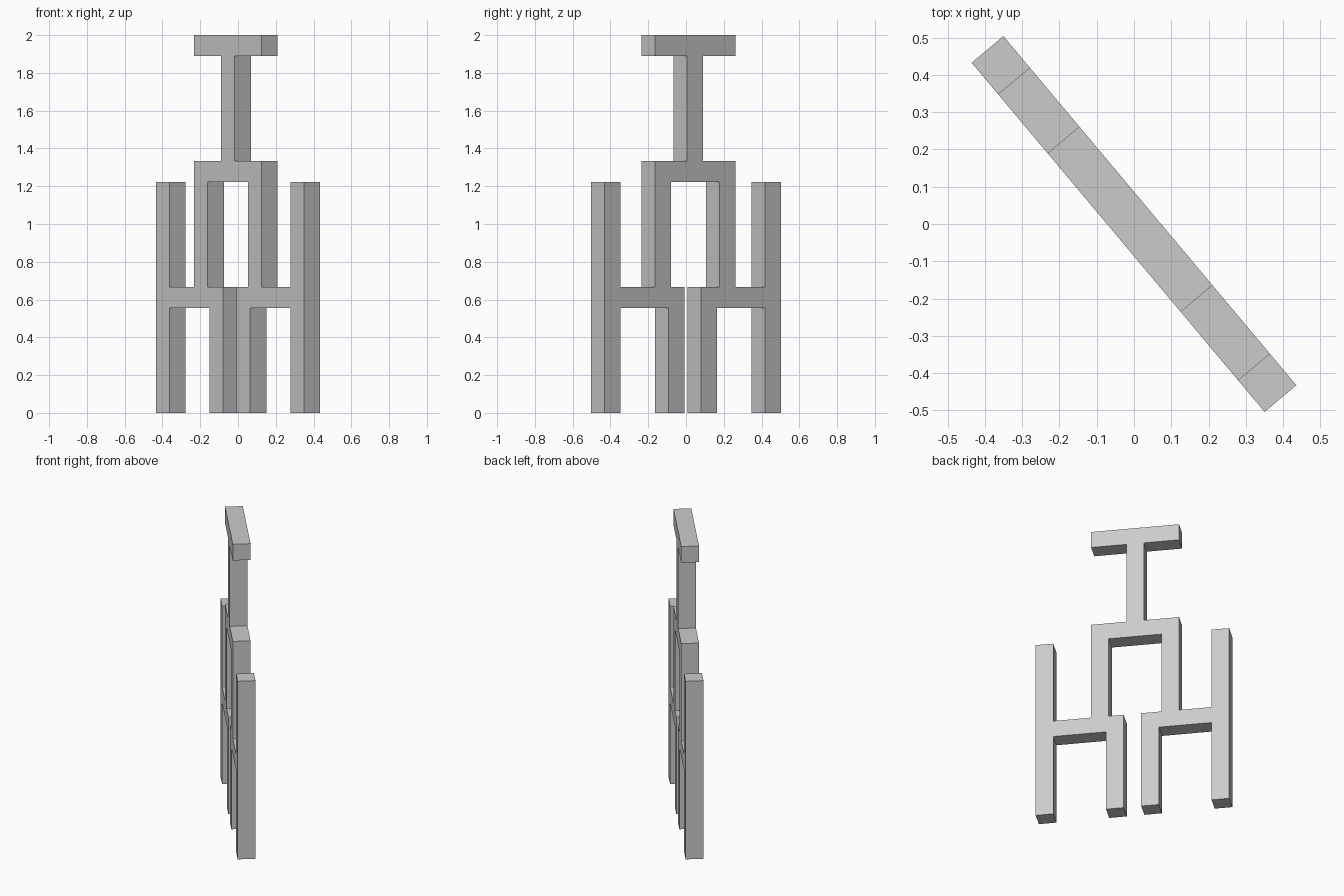
import bpy, bmesh
from math import radians
from mathutils import Matrix

if "Cube" in bpy.data.objects:
    bpy.data.objects.remove(bpy.data.objects["Cube"])

U = 1 / 9        # bar thickness; the whole figure is 18 bars tall
SHIFT = -0.15    # upper half sits slightly off-centre


# half of the lower frame: outer post, cross bar and inner leg
lower = [(0.5, 6), (0.5, 0), (1.5, 0), (1.5, 5), (4.5, 5), (4.5, 0),
         (5.5, 0), (5.5, 11), (4.5, 11), (4.5, 6)]
# half of the upper frame: outside of the arch, stem and top bar
upper = [(2.5, 6), (2.5, 12), (0.5, 12), (0.5, 17), (2.5, 17), (2.5, 18)]
# inside of the arch
opening = [(1.5, 11), (1.5, 6)]


def shifted(points):
    return [(s + SHIFT, z) for s, z in points]


def mirrored(points):
    return [(-s, z) for s, z in reversed(points)]


# one closed outline of the flat figure
outline = (lower + shifted(upper) + shifted(mirrored(upper)) + mirrored(lower)
           + shifted(mirrored(opening)) + shifted(opening))

# extrude the outline to one bar thickness and turn it about z
bm = bmesh.new()
face = bm.faces.new([bm.verts.new((s * U, -U / 2, z * U)) for s, z in outline])
result = bmesh.ops.extrude_face_region(bm, geom=[face], use_keep_orig=True)
moved = [v for v in result["geom"] if isinstance(v, bmesh.types.BMVert)]
bmesh.ops.translate(bm, verts=moved, vec=(0, U, 0))
bmesh.ops.recalc_face_normals(bm, faces=bm.faces)
bmesh.ops.transform(bm, matrix=Matrix.Rotation(radians(-50), 4, 'Z'), verts=bm.verts)

mesh = bpy.data.meshes.new("flat_bar_frame")
bm.to_mesh(mesh)
bm.free()
bpy.context.collection.objects.link(bpy.data.objects.new("flat_bar_frame", mesh))
